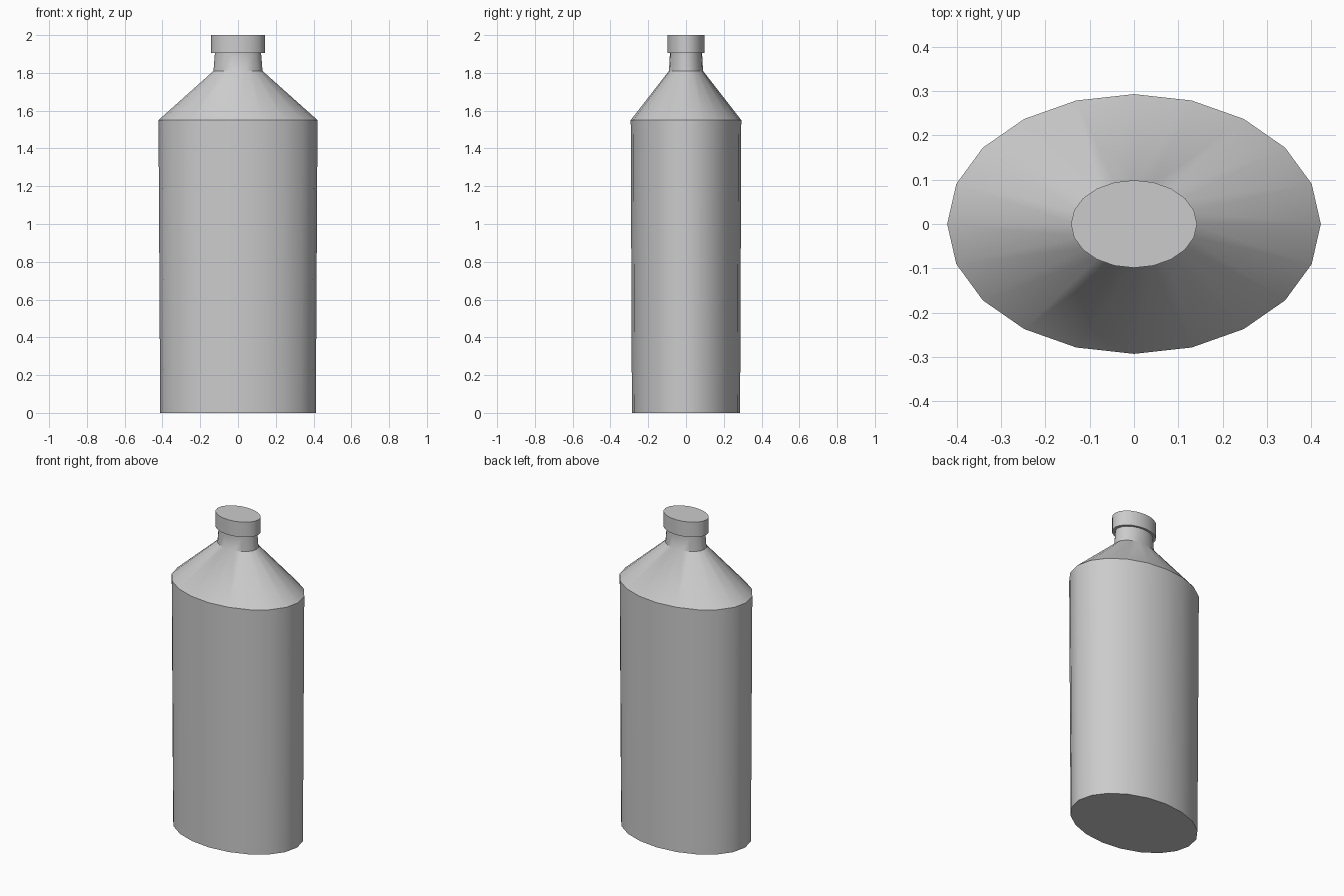
import bpy, bmesh, math

if "Cube" in bpy.data.objects:
    bpy.data.objects.remove(bpy.data.objects["Cube"])

SIDES = 20
DEPTH = 0.695  # oval ratio, y to x


def oval_lathe(name, profile):
    """Closed solid from stacked oval rings given as (half width, height)."""
    bm = bmesh.new()
    rings = []
    for r, z in profile:
        rings.append([bm.verts.new((r * math.cos(2 * math.pi * i / SIDES),
                                    r * DEPTH * math.sin(2 * math.pi * i / SIDES), z))
                      for i in range(SIDES)])
    for low, high in zip(rings, rings[1:]):
        for i in range(SIDES):
            j = (i + 1) % SIDES
            bm.faces.new((low[i], low[j], high[j], high[i]))
    bm.faces.new(rings[0][::-1])
    bm.faces.new(rings[-1])
    mesh = bpy.data.meshes.new(name)
    bm.to_mesh(mesh)
    bm.free()
    obj = bpy.data.objects.new(name, mesh)
    bpy.context.collection.objects.link(obj)
    bpy.ops.object.select_all(action='DESELECT')
    obj.select_set(True)
    bpy.context.view_layer.objects.active = obj
    bpy.ops.object.shade_smooth_by_angle(angle=math.radians(35))
    return obj


# Body, shoulder, neck and cap flow into one continuous shell
oval_lathe("bottle", [
    (0.412, 0.0),    # base
    (0.421, 1.55),   # shoulder edge
    (0.13, 1.81),    # foot of the neck
    (0.123, 1.895),  # top of the neck
    (0.123, 1.905),
    (0.142, 1.905),  # cap rim
    (0.142, 2.0),    # cap top
])
